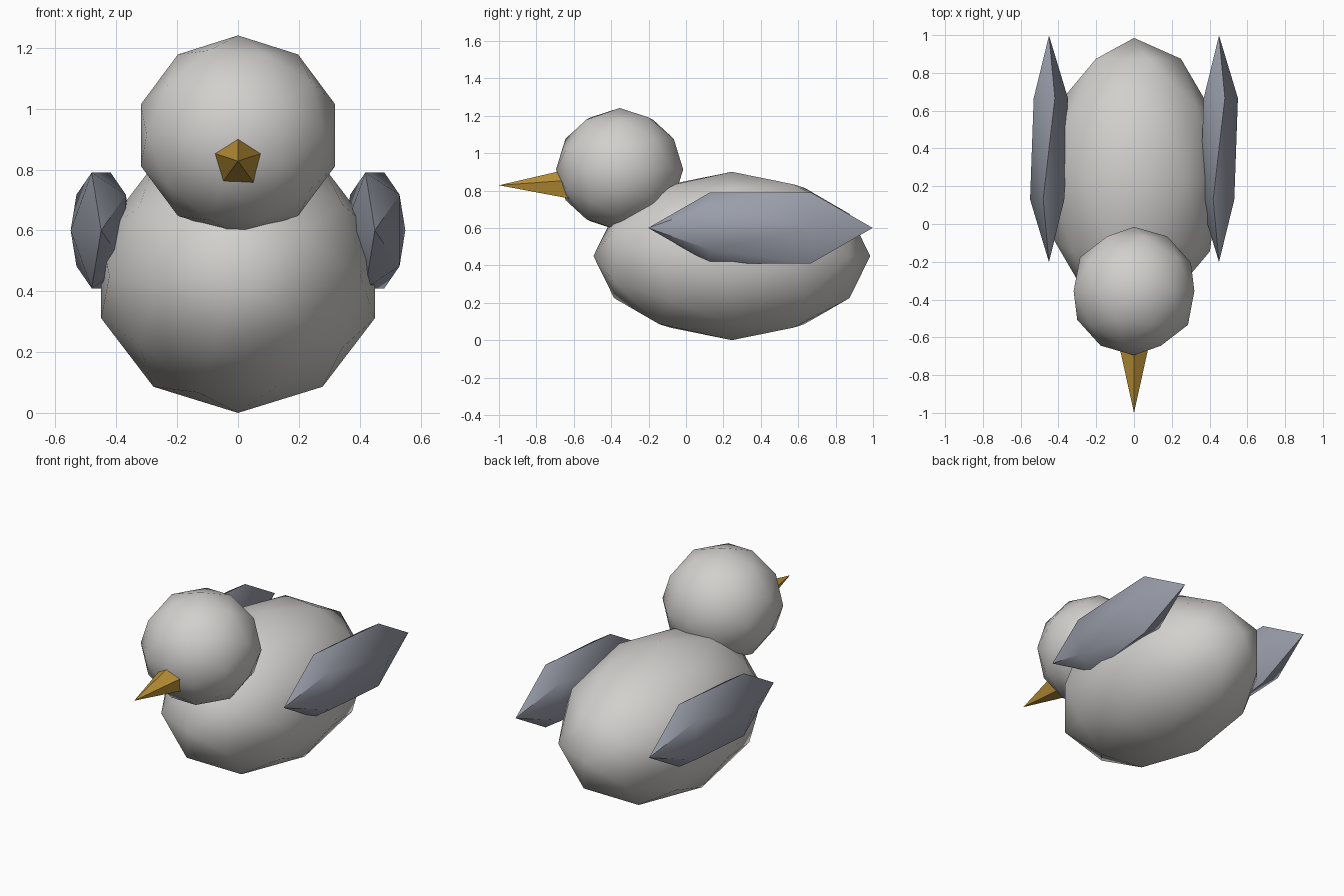
import bpy
from math import radians
from mathutils import Matrix

cube = bpy.data.objects.get("Cube")
if cube:
    bpy.data.objects.remove(cube, do_unlink=True)


def material(name, rgb):
    mat = bpy.data.materials.new(name)
    mat.use_nodes = True
    color = (*rgb, 1)
    mat.diffuse_color = color
    bsdf = next(n for n in mat.node_tree.nodes if n.type == 'BSDF_PRINCIPLED')
    bsdf.inputs["Base Color"].default_value = color
    bsdf.inputs["Roughness"].default_value = 0.8
    return mat


pale_grey = material("pale grey", (0.64, 0.63, 0.61))
slate_grey = material("slate grey", (0.32, 0.34, 0.40))
ochre = material("ochre", (0.52, 0.30, 0.04))


def finish(name, turn, size, centre, mat, smooth_angle):
    """Bake the turn and size into the mesh, then place, colour and shade it."""
    obj = bpy.context.object
    obj.name = obj.data.name = name
    scale = Matrix.Diagonal((*size, 1))
    obj.data.transform(scale @ Matrix.Rotation(radians(turn), 4, 'X'))
    obj.location = centre
    obj.data.materials.append(mat)
    bpy.ops.object.shade_smooth_by_angle(angle=radians(smooth_angle))
    return obj


def faceted_ball(name, detail, size, centre, mat, smooth_angle):
    """Icosphere with its poles along y."""
    bpy.ops.mesh.primitive_ico_sphere_add(subdivisions=detail, radius=1)
    return finish(name, -90, size, centre, mat, smooth_angle)


# Body and head
faceted_ball("body", 2, (0.473, 0.74, 0.45), (0, 0.245, 0.45), pale_grey, 80)
faceted_ball("head", 2, (0.336, 0.34, 0.328), (0, -0.355, 0.913), pale_grey, 80)

# Wings: long, thin, coarse balls on each side
for side, x in (("left", 0.45), ("right", -0.45)):
    faceted_ball(side + "_wing", 1, (0.112, 0.60, 0.224), (x, 0.398, 0.60),
                 slate_grey, 40)

# Beak: five-sided spike pointing forward, rooted inside the head
bpy.ops.mesh.primitive_cone_add(vertices=5, radius1=0.116, radius2=0, depth=0.5)
finish("beak", 90, (1, 1, 1), (0, -0.75, 0.828), ochre, 30)
